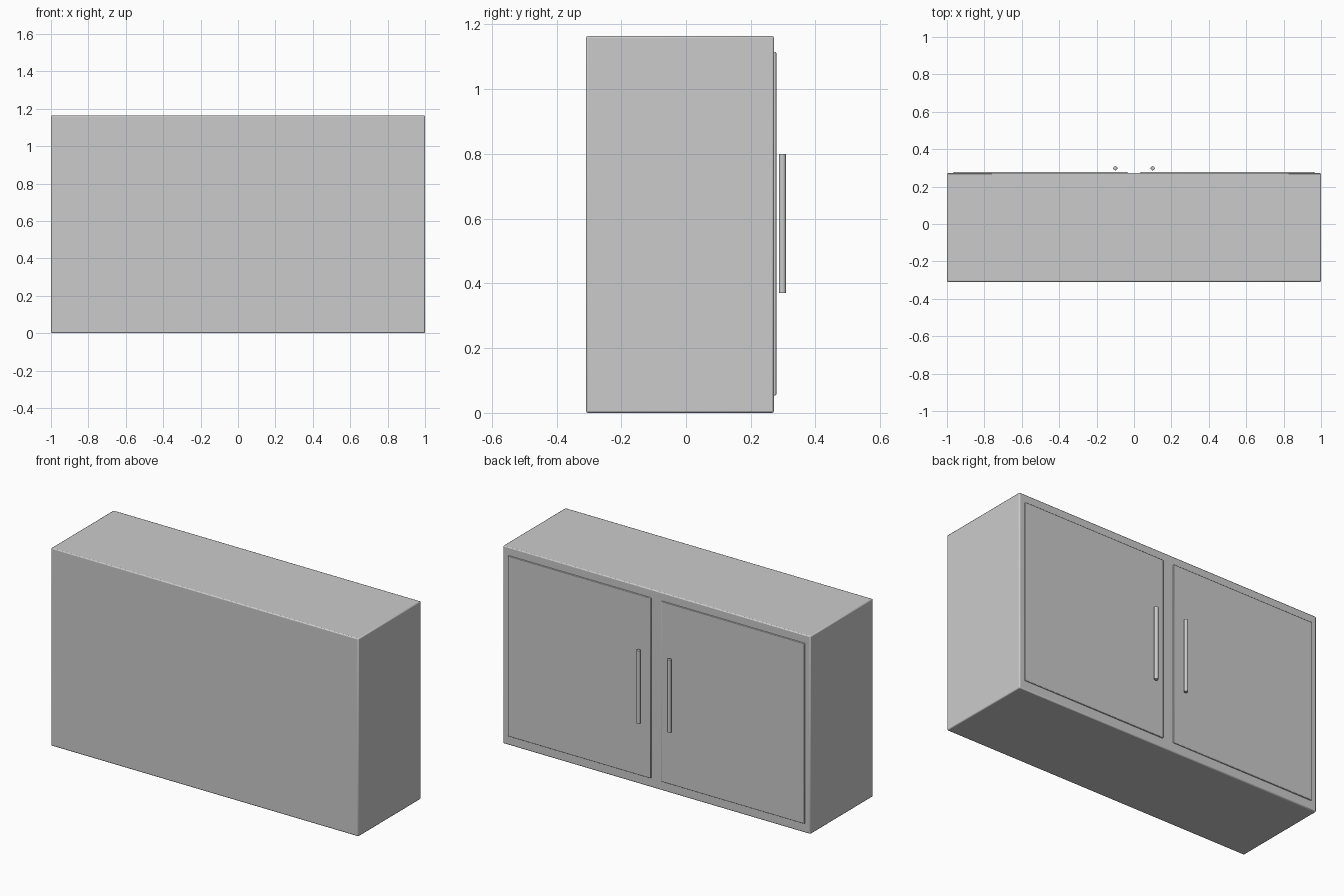
import bpy

cube = bpy.data.objects.get("Cube")
if cube:
    bpy.data.objects.remove(cube, do_unlink=True)

grey = bpy.data.materials.new("light_grey")
grey.use_nodes = True
grey.diffuse_color = (0.6, 0.6, 0.6, 1)
grey.node_tree.nodes["Principled BSDF"].inputs["Base Color"].default_value = (0.6, 0.6, 0.6, 1)


def finish(obj, name, bevel):
    """Name, colour and soften the edges of a part."""
    obj.name = name
    obj.data.materials.append(grey)
    mod = obj.modifiers.new("edge_bevel", "BEVEL")
    mod.width = bevel
    mod.segments = 2
    mod.limit_method = "ANGLE"
    bpy.ops.object.shade_smooth_by_angle()


def box(name, low, high, bevel):
    centre = [(a + b) / 2 for a, b in zip(low, high)]
    bpy.ops.mesh.primitive_cube_add(size=1, location=centre)
    obj = bpy.context.object
    obj.scale = [b - a for a, b in zip(low, high)]
    bpy.ops.object.transform_apply(location=False, rotation=False, scale=True)
    finish(obj, name, bevel)


# Cabinet body
box("cabinet_body", (-1, -0.309, 0), (1, 0.272, 1.164), 0.006)

# Doors and upright bar handles on the +y side
for side, sign in (("left", 1), ("right", -1)):
    x_ends = sorted((sign * 0.035, sign * 0.965))
    box(side + "_door", (x_ends[0], 0.26, 0.054), (x_ends[1], 0.279, 1.115), 0.003)

    bpy.ops.mesh.primitive_cylinder_add(
        vertices=32, radius=0.011, depth=0.43, location=(sign * 0.1, 0.298, 0.585))
    finish(bpy.context.object, side + "_handle", 0.001)
